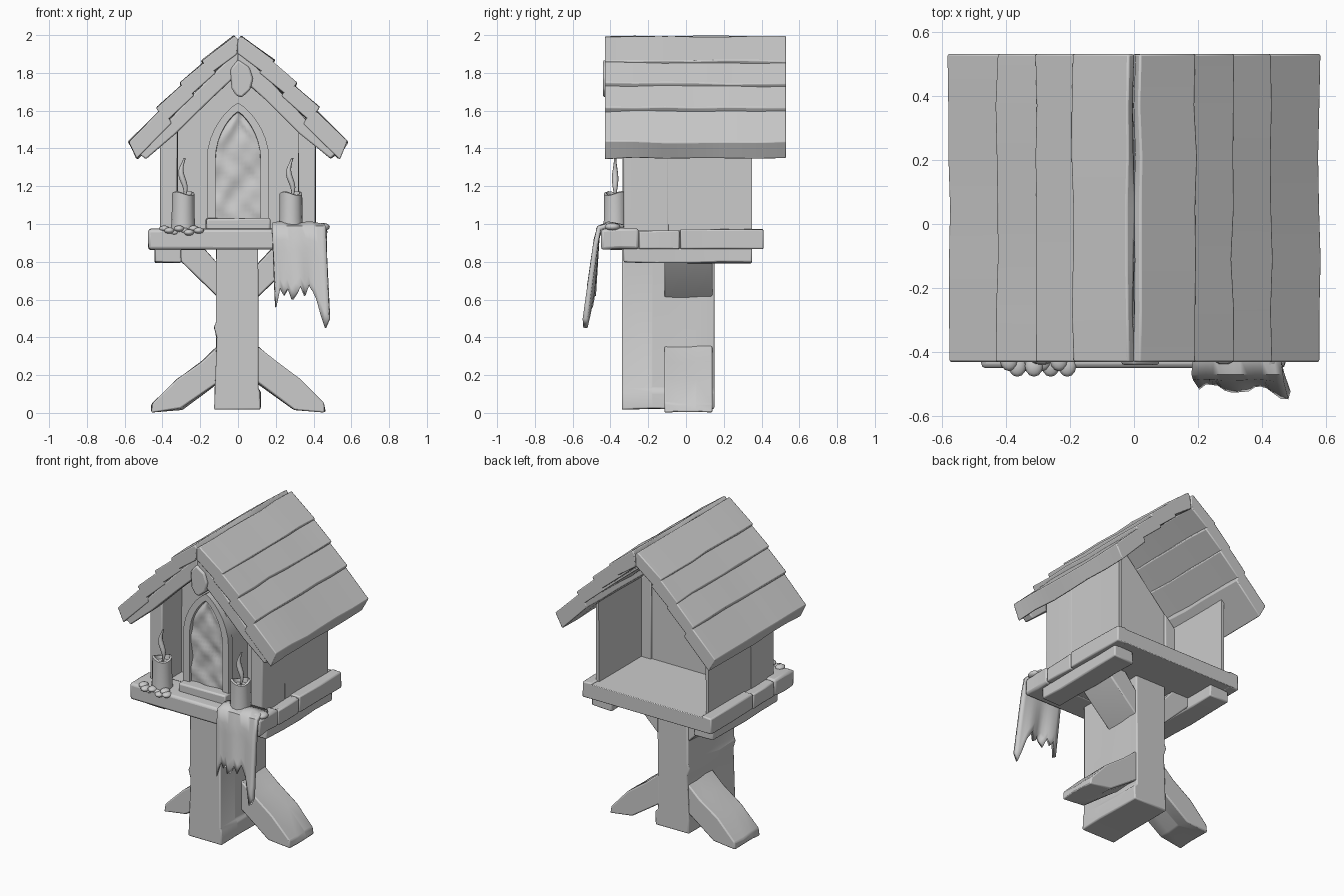
import bpy, bmesh, math, random
from mathutils import Vector

random.seed(4)
if "Cube" in bpy.data.objects:
    bpy.data.objects.remove(bpy.data.objects["Cube"], do_unlink=True)

grey = bpy.data.materials.new("weathered_grey")
grey.use_nodes = True
grey.diffuse_color = (0.6, 0.6, 0.6, 1)
grey.node_tree.nodes["Principled BSDF"].inputs["Base Color"].default_value = (0.6, 0.6, 0.6, 1)


def finish(name, bm, bevel=0.0, angle=35):
    bmesh.ops.recalc_face_normals(bm, faces=bm.faces)
    mesh = bpy.data.meshes.new(name)
    bm.to_mesh(mesh)
    bm.free()
    ob = bpy.data.objects.new(name, mesh)
    bpy.context.collection.objects.link(ob)
    mesh.materials.append(grey)
    if bevel:
        mod = ob.modifiers.new("worn_edges", 'BEVEL')
        mod.width, mod.segments, mod.limit_method = bevel, 2, 'ANGLE'
    bpy.ops.object.select_all(action='DESELECT')
    bpy.context.view_layer.objects.active = ob
    ob.select_set(True)
    bpy.ops.object.shade_smooth_by_angle(angle=math.radians(angle))
    return ob


def bridge(bm, rings, closed=True):
    for a, b in zip(rings, rings[1:]):
        n = len(a)
        for k in range(n if closed else n - 1):
            bm.faces.new((a[k], a[(k + 1) % n], b[(k + 1) % n], b[k]))


def prism(name, outline, y0, y1, cuts=1, wobble=0.0, bevel=0.008):
    """Extrude an x-z outline along y, with slightly uneven cross-sections."""
    bm = bmesh.new()
    rings = []
    for i in range(cuts + 1):
        y = y0 + (y1 - y0) * i / cuts
        rings.append([bm.verts.new((x + random.uniform(-wobble, wobble), y,
                                    z + random.uniform(-wobble, wobble))) for x, z in outline])
    bridge(bm, rings)
    bm.faces.new(rings[0])
    bm.faces.new(rings[-1])
    return finish(name, bm, bevel)


def rect(x0, x1, z0, z1):
    return [(x0, z0), (x1, z0), (x1, z1), (x0, z1)]


def both(name, outline, *args, **kw):
    for side, s in (("left", 1), ("right", -1)):
        prism(side + "_" + name, [(s * x, z) for x, z in outline], *args, **kw)


# Post with a wider foot
prism("post", [(-.125, .02), (.12, .02), (.12, .11), (.105, .13), (.105, .88),
               (-.115, .88), (-.115, .48), (-.125, .45), (-.115, .4), (-.125, .11)],
      -.34, .15, 3, .004)

# Splayed feet and upper braces
both("foot", [(.09, .37), (.2, .27), (.33, .175), (.455, .05), (.46, .005), (.3, .02), (.09, .17)],
     -.115, .14, 3, .006)
both("brace", [(.09, .6), (.09, .77), (.19, .88), (.35, .88), (.32, .82)], -.115, .14, 2, .004)

# Beams under the deck
both("beam", rect(.3, .44, .795, .875), -.33, .35, 4, .004)

# Deck: slab, thick front beam and side boards in two lengths
prism("deck", rect(-.45, .45, .87, .965), -.26, .41, bevel=.004)
prism("deck_front_beam", rect(-.475, .47, .865, .975), -.45, -.25, 2, .004, .015)
both("deck_side_board_front", rect(.4, .47, .868, .965), -.25, -.035, 2, .003)
both("deck_side_board_back", rect(.4, .47, .868, .972), -.03, .41, 2, .003)

# House: thick corner posts, thin side walls, open back and a recessed gable wall
both("corner_post", [(.32, .95), (.41, .95), (.41, 1.47), (.32, 1.56)], -.33, -.09, 2, .003)
both("side_wall", [(.39, .95), (.408, .95), (.408, 1.47), (.39, 1.49)], -.12, .35, 2, .002, 0)
prism("gable_wall", [(-.39, .95), (.39, .95), (.39, 1.49), (0, 1.89), (-.39, 1.49)],
      -.13, -.1, bevel=0)


# Pointed door: body, raised surround, carved panel and sill
def arch(w, base, spring, top, steps=8):
    half = [(w * math.cos(t) ** 1.6, spring + (top - spring) * math.sin(t))
            for t in (math.pi / 2 * i / steps for i in range(steps))]
    return [(w, base)] + half + [(0, top)] + [(-x, z) for x, z in reversed(half)] + [(-w, base)]


prism("door_body", arch(.16, .96, 1.34, 1.63), -.3, -.11, bevel=0)

bm = bmesh.new()
rings = []
for y, w, top in ((-.29, .165, 1.64), (-.335, .165, 1.64), (-.335, .12, 1.595), (-.3, .118, 1.59)):
    rings.append([bm.verts.new((x, y, z)) for x, z in arch(w, .98, 1.34, top)])
bridge(bm, rings, closed=False)
finish("door_surround", bm)

bm = bmesh.new()
rows = []
for j in range(25):
    z = 1.0 + .59 * j / 24
    w = .12 if z < 1.34 else .12 * max(0.01, 1 - ((z - 1.34) / .255) ** 2) ** .8
    rows.append([bm.verts.new((w * u, -.312 - .009 * math.sin(26 * z + 2 * u * u) * math.cos(4 * u + 6 * z)
                               - .005 * math.sin(49 * z) * math.sin(5 * u + 9 * z), z))
                 for u in (i / 6 - 1 for i in range(13))])
bridge(bm, rows, closed=False)
finish("door_panel", bm, angle=80)
prism("door_sill", rect(-.17, .17, .965, 1.03), -.38, -.28, 2, .003, .01)

# Roof planks, overlapping from ridge to eave, with a notch along the ridge
planks = [((.02, 1.995), (.195, 1.865)), ((.16, 1.875), (.31, 1.745)),
          ((.275, 1.755), (.43, 1.615)), ((.395, 1.62), (.58, 1.435))]
for i, ((xa, za), (xb, zb)) in enumerate(planks):
    drop = .075 if i < 3 else .09
    inner = [(0, 1.9), (0, 1.975)] if i == 0 else [(xa - .045, za - drop)]
    both("roof_plank_%d" % (i + 1), [(xa, za), (xb, zb), (xb - .045, zb - drop)] + inner,
         -.43, .53, 6, .005, .006)

# Front gable boards with a pendant
both("gable_board", [(0, 1.92), (.15, 1.775), (.34, 1.57), (.52, 1.37), (.49, 1.345),
                     (.33, 1.48), (.15, 1.655), (0, 1.79)], -.425, -.35, 1, .004)
prism("gable_pendant", [(-.04, 1.82), (0, 1.87), (.06, 1.83), (.08, 1.77), (.065, 1.71), (.02, 1.67),
                        (-.01, 1.68), (-.035, 1.72)], -.44, -.36, bevel=.01)


# Candles with wavy flames and melted wax
def tube(name, sections, sides, angle):
    """Stack rings given as (centre x, centre y, z, radius, rim tilt)."""
    bm = bmesh.new()
    rings = [[bm.verts.new((x + r * math.cos(a), y + r * math.sin(a), z + tilt * math.sin(2 * a)))
              for a in (math.tau * k / sides for k in range(sides))]
             for x, y, z, r, tilt in sections]
    bridge(bm, rings)
    bm.faces.new(rings[0])
    bm.faces.new(rings[-1])
    finish(name, bm, angle=angle)


def candle(side, x, y, top):
    tube(side + "_candle", [(x, y, .965, .066, 0), (x, y, 1.03, .061, 0), (x, y, top, .06, .01),
                            (x, y, top + .004, .047, .01), (x, y, top - .025, .04, 0)], 14, 35)
    steps = [i / 10 for i in range(11)]
    tube(side + "_flame", [(x + .012 * math.sin(7 * t), y, top - .03 + .22 * t,
                            .006 + .011 * math.sin(math.pi * t) ** 2, 0) for t in steps], 8, 80)


candle("left", .28, -.375, 1.16)
candle("right", -.29, -.375, 1.16)


def wax(name, x, y, z, r):
    bm = bmesh.new()
    bmesh.ops.create_uvsphere(bm, u_segments=12, v_segments=8, radius=1)
    for v in bm.verts:
        v.co = Vector((x + v.co.x * r, y + v.co.y * r * 1.2, z + v.co.z * r * .6))
    finish(name, bm, angle=80)


for i in range(8):
    wax("right_wax_%d" % i, -.39 + .026 * i, -.425 - .018 * (i % 2), .975 - .01 * (i % 3), .028)
for i in range(5):
    wax("left_wax_%d" % i, .34 + .028 * i, -.39 - .02 * (i % 2), .985, .034)

# Ragged cloth hanging over the front of the deck
hem = [.56, .66, .62, .66, .6, .63, .67, .62, .68, .64, .6, .52, .45, .5]
bm = bmesh.new()
cols = []
for i, low in enumerate(hem):
    u = i / (len(hem) - 1)
    fold = .012 * math.sin(11 * u)
    col = [(.19 + .26 * u, -.33, .985), (.185 + .27 * u, -.41, .995 + fold / 2),
           (.18 + .285 * u, -.46, .98)]
    for j in range(1, 7):
        t = j / 6
        z = .97 + (low - .97) * t
        col.append((.18 + .285 * u + .02 * t, -.468 - .09 * (.97 - z) + fold * t - .012 * u * t, z))
    cols.append([bm.verts.new(p) for p in col])
bridge(bm, cols, closed=False)
cloth = finish("cloth", bm, angle=60)
mod = cloth.modifiers.new("thickness", 'SOLIDIFY')
mod.thickness, mod.offset = .026, 0
